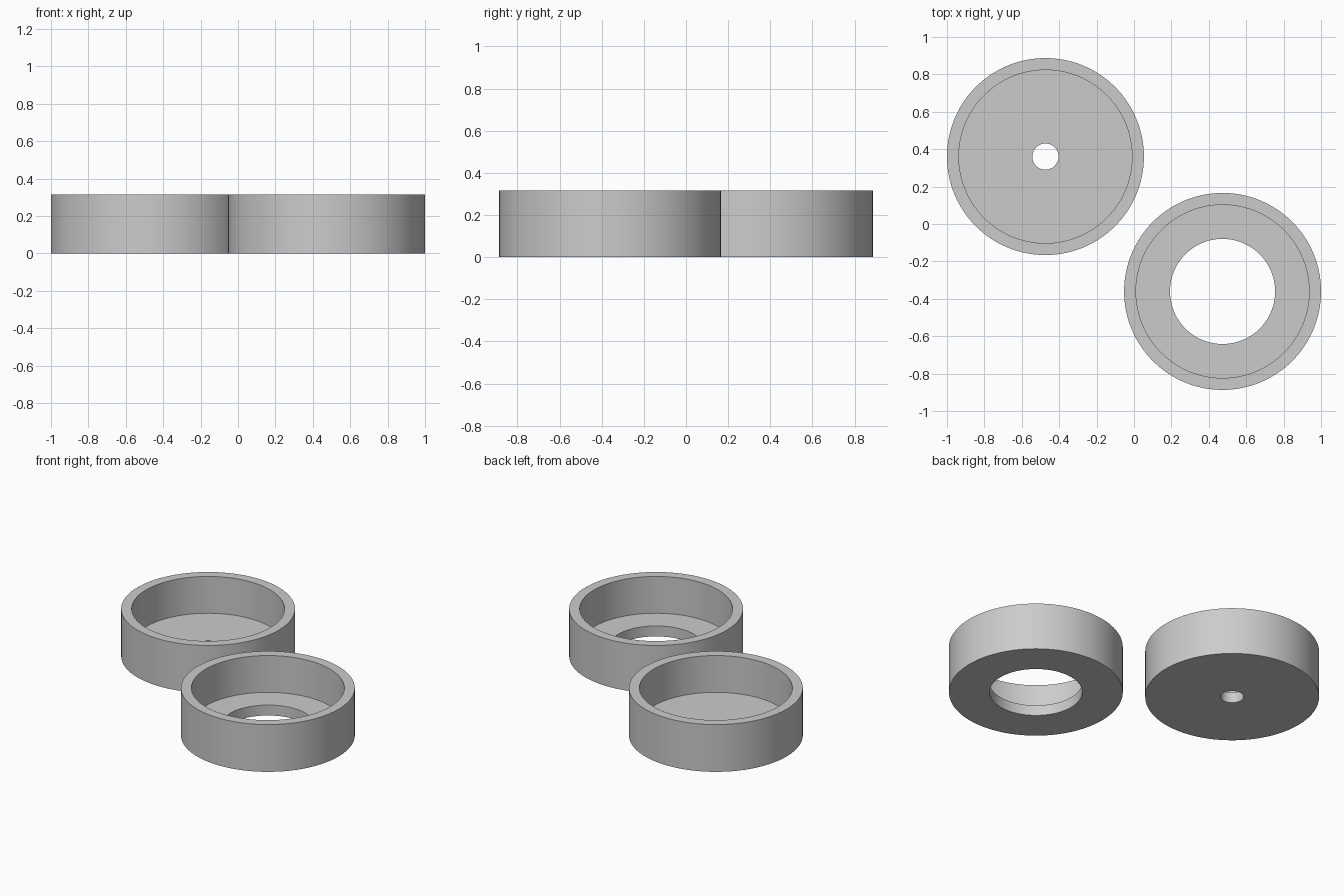
import bpy
import bmesh
import math

if "Cube" in bpy.data.objects:
    bpy.data.objects.remove(bpy.data.objects["Cube"], do_unlink=True)

SEGMENTS = 128
OUTER, INNER = 0.5265, 0.463
HEIGHT, FLOOR = 0.316, 0.07

grey = bpy.data.materials.new("plain grey")
grey.use_nodes = True
colour = (0.6, 0.6, 0.6, 1)
grey.diffuse_color = colour
grey.node_tree.nodes["Principled BSDF"].inputs["Base Color"].default_value = colour


def make_cup(name, x, y, hole):
    """Lathe a closed wall-and-floor profile round a central hole."""
    profile = [(hole, 0), (OUTER, 0), (OUTER, HEIGHT),
               (INNER, HEIGHT), (INNER, FLOOR), (hole, FLOOR)]
    bm = bmesh.new()
    verts = [bm.verts.new((r, 0, z)) for r, z in profile]
    edges = [bm.edges.new((a, b)) for a, b in zip(verts, verts[1:] + verts[:1])]
    bmesh.ops.spin(bm, geom=verts + edges, cent=(0, 0, 0), axis=(0, 0, 1),
                   angle=math.tau, steps=SEGMENTS, use_merge=True)
    bmesh.ops.remove_doubles(bm, verts=bm.verts, dist=0.0001)
    bmesh.ops.recalc_face_normals(bm, faces=bm.faces)
    mesh = bpy.data.meshes.new(name)
    bm.to_mesh(mesh)
    bm.free()
    mesh.materials.append(grey)
    cup = bpy.data.objects.new(name, mesh)
    cup.location = (x, y, 0)
    bpy.context.collection.objects.link(cup)
    bpy.ops.object.select_all(action="DESELECT")
    cup.select_set(True)
    bpy.context.view_layer.objects.active = cup
    bpy.ops.object.shade_smooth_by_angle(angle=math.radians(30))


# Rear cup with a small drain hole, front cup with a wide opening
make_cup("small_hole_cup", -0.4735, 0.3605, 0.07)
make_cup("wide_hole_cup", 0.4735, -0.3605, 0.281)
